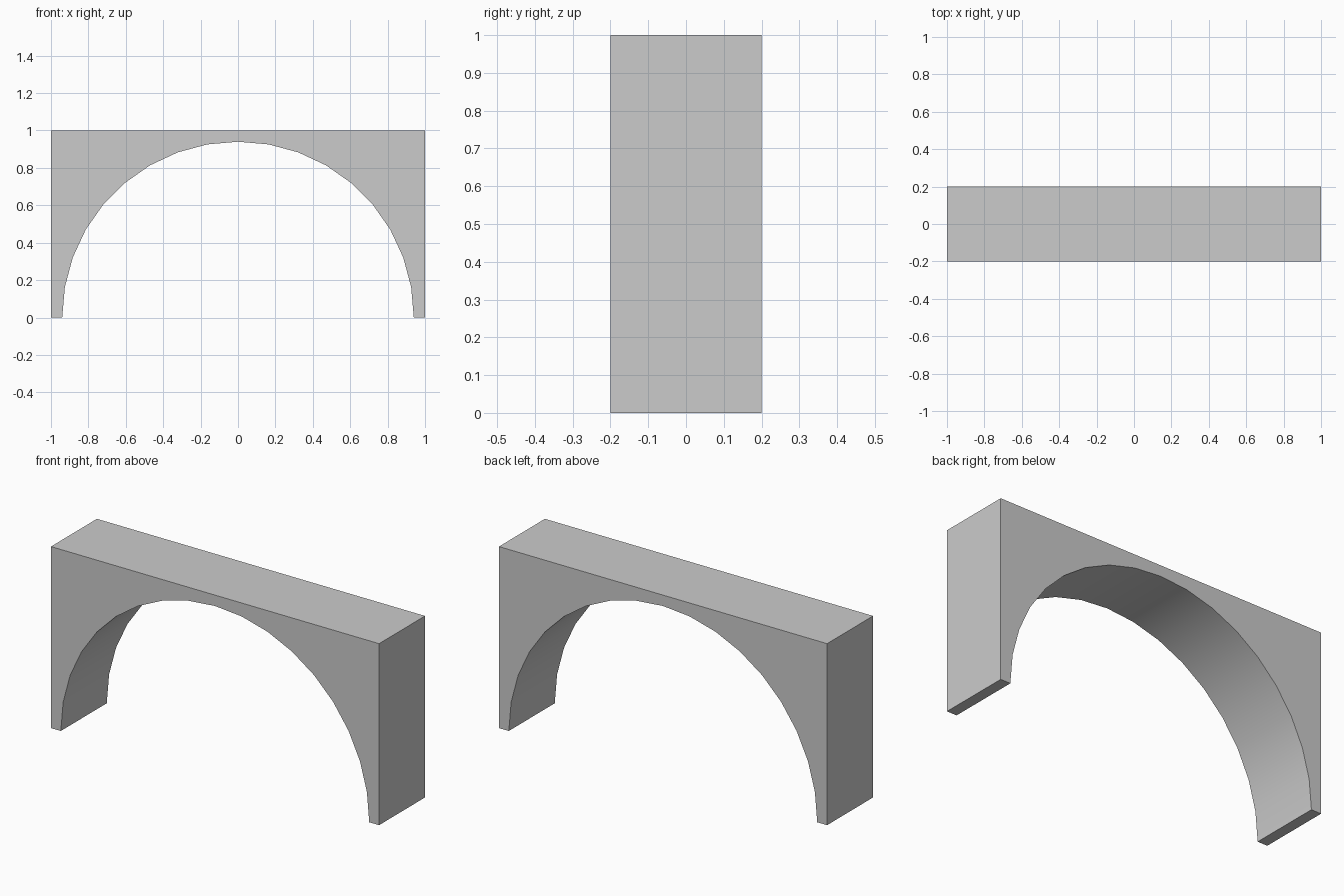
import bpy, bmesh
from math import sin, cos, pi

if "Cube" in bpy.data.objects:
    bpy.data.objects.remove(bpy.data.objects["Cube"])

RADIUS, SEGMENTS = 0.94, 18
HALF_WIDTH, HEIGHT, DEPTH = 1.0, 1.0, 0.4

# Front profile: square outer frame with a half-round opening
opening = [(-RADIUS * cos(pi * i / SEGMENTS), RADIUS * sin(pi * i / SEGMENTS))
           for i in range(SEGMENTS + 1)]
opening[0], opening[-1] = (-RADIUS, 0), (RADIUS, 0)
profile = opening + [(HALF_WIDTH, 0), (HALF_WIDTH, HEIGHT),
                     (-HALF_WIDTH, HEIGHT), (-HALF_WIDTH, 0)]

# Extrude the profile through the depth of the arch
bm = bmesh.new()
front = bm.faces.new([bm.verts.new((x, -DEPTH / 2, z)) for x, z in profile])
result = bmesh.ops.extrude_face_region(bm, geom=[front], use_keep_orig=True)
moved = [v for v in result["geom"] if isinstance(v, bmesh.types.BMVert)]
bmesh.ops.translate(bm, verts=moved, vec=(0, DEPTH, 0))
bmesh.ops.recalc_face_normals(bm, faces=bm.faces)

mesh = bpy.data.meshes.new("arch")
bm.to_mesh(mesh)
bm.free()
arch = bpy.data.objects.new("arch", mesh)
bpy.context.collection.objects.link(arch)

# Smooth curved underside, crisp outer edges
bpy.context.view_layer.objects.active = arch
arch.select_set(True)
bpy.ops.object.shade_smooth_by_angle(angle=pi / 6)
